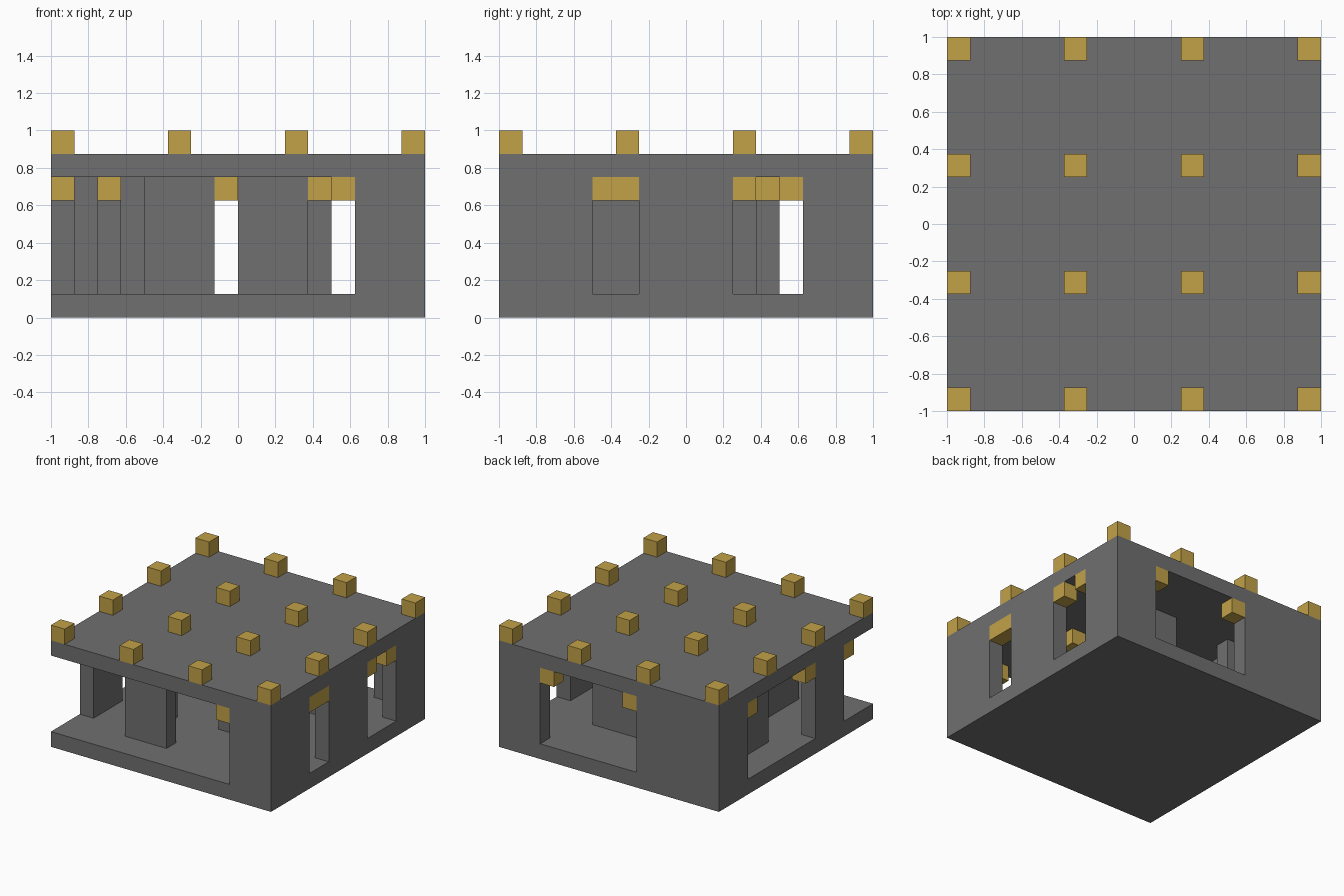
import bpy, bmesh

if "Cube" in bpy.data.objects:
    bpy.data.objects.remove(bpy.data.objects["Cube"], do_unlink=True)

U = 0.125  # one block; the plan is 16 x 16 blocks


def material(name, rgb):
    m = bpy.data.materials.new(name)
    m.use_nodes = True
    m.diffuse_color = (*rgb, 1)
    bsdf = next(n for n in m.node_tree.nodes if n.type == "BSDF_PRINCIPLED")
    bsdf.inputs["Base Color"].default_value = (*rgb, 1)
    bsdf.inputs["Roughness"].default_value = 0.9
    return m


grey = material("stone_grey", (0.16, 0.16, 0.16))
gold = material("lamp_gold", (0.54, 0.36, 0.065))


def blocks(name, rects, z0, z1, mat):
    """Object made of boxes; each rect is x start, y start, x size, y size in blocks."""
    bm = bmesh.new()
    for x, y, w, d in rects:
        verts = bmesh.ops.create_cube(bm, size=1)["verts"]
        for v in verts:
            v.co.x = (x + (v.co.x + 0.5) * w - 8) * U
            v.co.y = (y + (v.co.y + 0.5) * d - 8) * U
            v.co.z = (z0 + (v.co.z + 0.5) * (z1 - z0)) * U
    mesh = bpy.data.meshes.new(name)
    bm.to_mesh(mesh)
    bm.free()
    mesh.materials.append(mat)
    ob = bpy.data.objects.new(name, mesh)
    bpy.context.collection.objects.link(ob)
    return ob


# Slabs
blocks("floor_slab", [(0, 0, 16, 16)], 0, 1, grey)
blocks("roof_slab", [(0, 0, 16, 16)], 6, 7, grey)

# Outer walls, with the openings left between the pieces
blocks("front_wall", [(13, 0, 2, 1)], 1, 6, grey)
blocks("left_wall", [(15, 0, 1, 4), (15, 6, 1, 4), (15, 13, 1, 3)], 1, 6, grey)
blocks("back_wall", [(0, 15, 6, 1), (13, 15, 2, 1)], 1, 6, grey)
blocks("right_wall", [(0, 3, 1, 3), (0, 13, 1, 2)], 1, 6, grey)

# Inner partitions
blocks("front_partition", [(4, 2, 3, 1), (4, 3, 1, 3)], 1, 6, grey)
blocks("centre_partition", [(8, 6, 3, 1), (8, 7, 1, 4), (8, 11, 4, 1)], 1, 6, grey)
blocks("side_partition", [(2, 8, 1, 4), (3, 11, 1, 1)], 1, 6, grey)

# Lamps in the top corners of the openings and at the partition ends
outer = [(12, 0), (15, 4), (15, 5), (15, 10), (15, 12),
         (12, 15), (6, 15), (0, 12), (0, 6), (0, 2)]
inner = [(7, 2), (4, 6), (11, 6), (12, 11), (2, 7)]
blocks("opening_lamps", [(x, y, 1, 1) for x, y in outer], 5, 6, gold)
blocks("partition_lamps", [(x, y, 1, 1) for x, y in inner], 5, 6, gold)

# Grid of lamps on the roof
steps = range(0, 16, 5)
blocks("roof_lamps", [(x, y, 1, 1) for x in steps for y in steps], 7, 8, gold)
